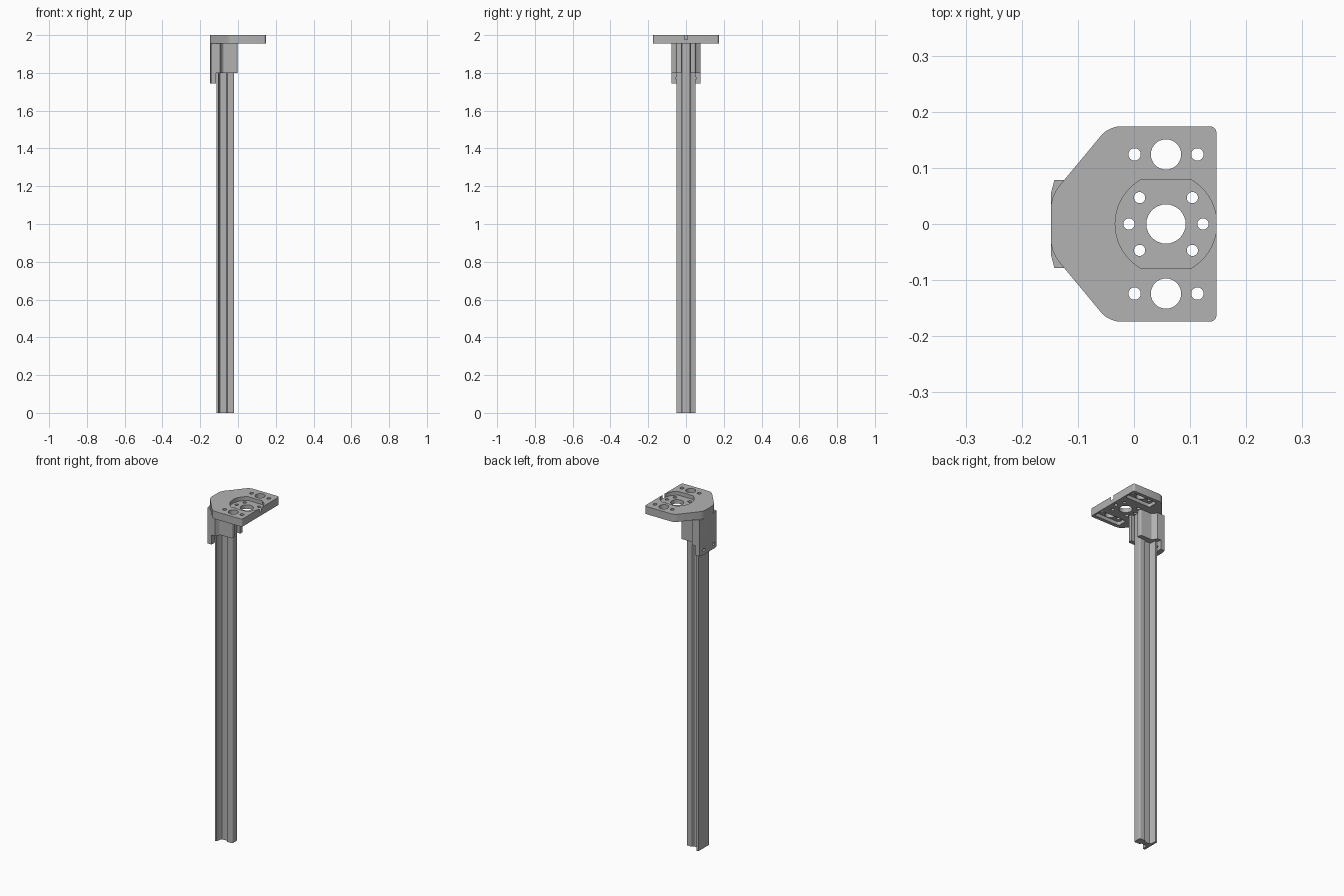
import bpy, bmesh, math

cube = bpy.data.objects.get("Cube")
if cube:
    bpy.data.objects.remove(cube, do_unlink=True)

grey = bpy.data.materials.new("satin grey")
grey.use_nodes = True
colour = (0.45, 0.45, 0.45, 1)
grey.diffuse_color = colour
grey.node_tree.nodes["Principled BSDF"].inputs["Base Color"].default_value = colour


def mirrored(half):
    """Close a profile listed on its +y half by reflecting it across y = 0."""
    return half + [(x, -y) for x, y in reversed(half)]


def prism(name, points, z0, z1, rounds=()):
    """Extrude a profile upward; rounds is a list of (radius, test(x, y)) for its upright edges."""
    bm = bmesh.new()
    face = bm.faces.new([bm.verts.new((x, y, z0)) for x, y in points])
    up = bmesh.ops.extrude_face_region(bm, geom=[face])["geom"]
    for v in up:
        if isinstance(v, bmesh.types.BMVert):
            v.co.z = z1
    bmesh.ops.recalc_face_normals(bm, faces=bm.faces)
    for radius, test in rounds:
        edges = [e for e in bm.edges
                 if abs(e.verts[0].co.z - e.verts[1].co.z) > 0.001
                 and test(e.verts[0].co.x, e.verts[0].co.y)]
        bmesh.ops.bevel(bm, geom=edges, offset=radius, segments=5,
                        profile=0.5, affect='EDGES', clamp_overlap=True)
    bmesh.ops.recalc_face_normals(bm, faces=bm.faces)
    mesh = bpy.data.meshes.new(name)
    bm.to_mesh(mesh)
    bm.free()
    mesh.materials.append(grey)
    obj = bpy.data.objects.new(name, mesh)
    bpy.context.collection.objects.link(obj)
    return obj


def circle(x, y, r, n=32):
    return [(x + r * math.cos(math.tau * i / n), y + r * math.sin(math.tau * i / n))
            for i in range(n)]


def activate(obj):
    bpy.ops.object.select_all(action='DESELECT')
    obj.select_set(True)
    bpy.context.view_layer.objects.active = obj


def cut(obj, cutter):
    cutter.hide_render = True
    mod = obj.modifiers.new("cut", 'BOOLEAN')
    mod.operation = 'DIFFERENCE'
    mod.solver = 'EXACT'
    mod.object = cutter
    activate(obj)
    bpy.ops.object.modifier_apply(modifier=mod.name)
    bpy.data.objects.remove(cutter, do_unlink=True)


BOTTOM, TOP = 1.955, 2.0
CX = 0.057

# Mounting plate with a tapered rear
plate = prism("mounting_plate", mirrored([(-0.148, 0.05), (-0.045, 0.174), (0.147, 0.174)]),
              BOTTOM, TOP, [(0.012, lambda x, y: x > 0.1), (0.02, lambda x, y: x < 0)])

# Flat-sided round recess in the top
flat = 0.078
a = math.asin(flat / 0.0905)
arc = [a - 2 * a * i / 24 for i in range(25)]
recess = [(CX + 0.0905 * math.cos(t), 0.0905 * math.sin(t)) for t in arc]
recess += [(2 * CX - x, y) for x, y in reversed(recess)]
cut(plate, prism("recess_cutter", recess, 1.978, 2.05))

# Long pockets underneath the outer hole rows
for s in (-1, 1):
    pocket = [(x, s * y) for x, y in ((-0.025, 0.095), (0.138, 0.095), (0.138, 0.153), (-0.025, 0.153))]
    cut(plate, prism("pocket_cutter", pocket, 1.9, 1.975, [(0.01, lambda x, y: True)]))

# Through holes
holes = [(CX, 0, 0.035), (CX - 0.066, 0, 0.01), (CX + 0.066, 0, 0.01)]
for s in (-1, 1):
    holes.append((CX, s * 0.124, 0.027))
    for d in (-1, 1):
        holes.append((CX + d * 0.047, s * 0.047, 0.01))
        holes.append((CX + d * 0.056, s * 0.124, 0.011))
for x, y, r in holes:
    cut(plate, prism("hole_cutter", circle(x, y, r), 1.9, 2.1))

# Bracket back wall, with two cross holes near its lower edge
wall = prism("bracket_wall", mirrored([(-0.148, 0.055), (-0.142, 0.078), (-0.116, 0.078)]),
             1.745, BOTTOM)
for s in (-1, 1):
    hole = prism("hole_cutter", circle(0, 0, 0.009, 20), -0.1, 0.1)
    hole.rotation_euler.y = math.pi / 2
    hole.location = (-0.13, s * 0.045, 1.772)
    cut(wall, hole)

# Bracket socket: side cheeks and two arms that grip the post
for side, s in (("left", 1), ("right", -1)):
    grip = [(-0.116, 0.052), (-0.116, 0.078), (-0.095, 0.078), (-0.08, 0.05),
            (-0.003, 0.05), (-0.003, 0.025), (-0.06, 0.025), (-0.06, 0.016), (-0.098, 0.016),
            (-0.1, 0.052)]
    prism("bracket_arm_" + side, [(x, s * y) for x, y in grip], 1.8, BOTTOM,
          [(0.008, lambda x, y: x > -0.09 and abs(y) > 0.04)])

# T-section post: thin rear flange, web and thicker front head
post = mirrored([(-0.115, 0.05), (-0.104, 0.05), (-0.1, 0.022), (-0.094, 0.013),
                 (-0.062, 0.013), (-0.055, 0.023), (-0.02, 0.023)])
prism("post", post, 0, BOTTOM, [(0.007, lambda x, y: x > -0.03)])

# Smooth the rounded surfaces while keeping edges crisp
for obj in bpy.context.scene.objects:
    if obj.type == 'MESH':
        activate(obj)
        bpy.ops.object.shade_smooth_by_angle(angle=math.radians(30))
